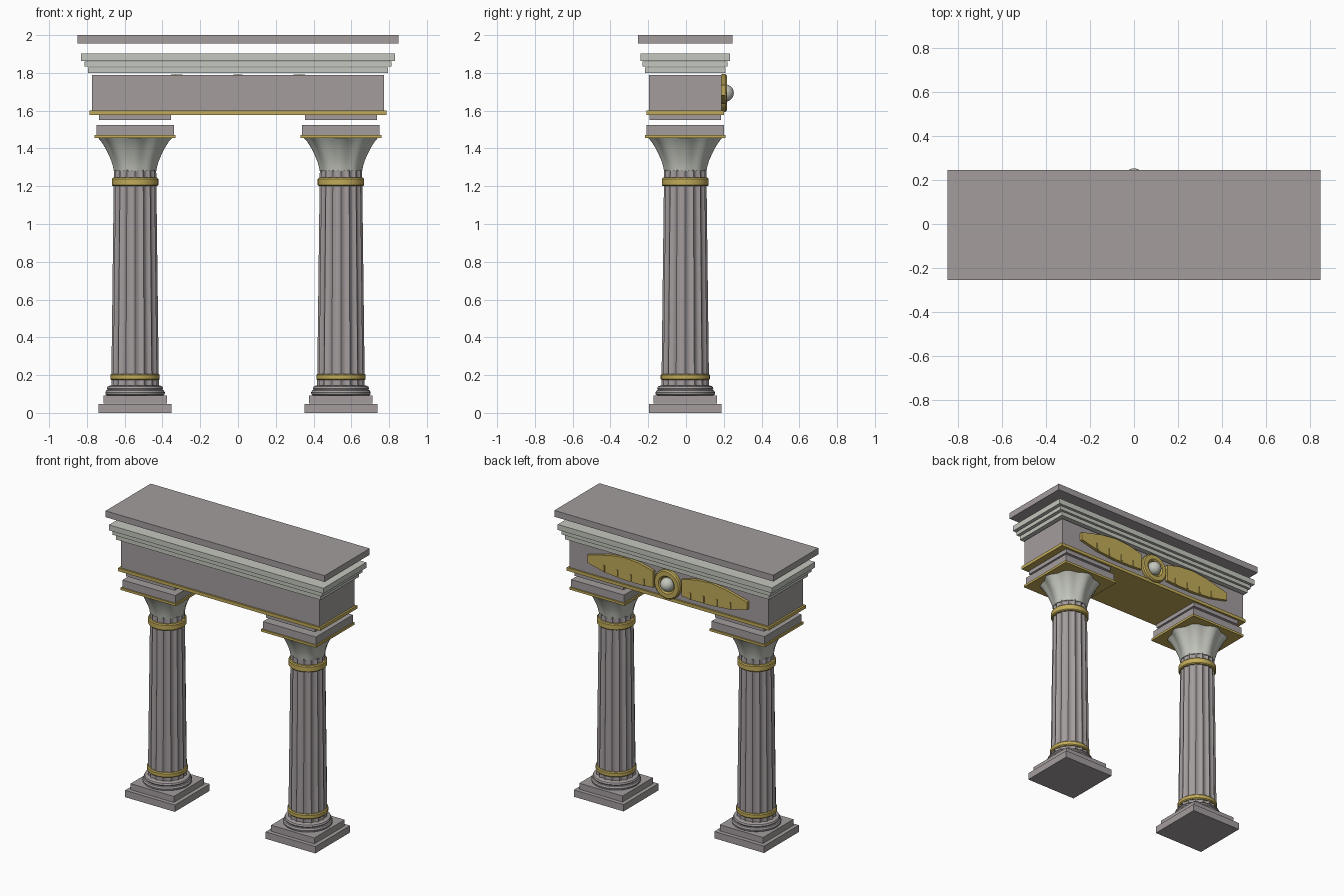
import bpy, bmesh, math
from mathutils import Matrix

cube = bpy.data.objects.get("Cube")
if cube:
    bpy.data.objects.remove(cube)

YC = -0.004      # depth centre of the stonework
COL_X = 0.545    # column spacing from the middle


def material(name, rgb):
    m = bpy.data.materials.new(name)
    m.use_nodes = True
    m.diffuse_color = (*rgb, 1)
    m.node_tree.nodes["Principled BSDF"].inputs["Base Color"].default_value = (*rgb, 1)
    return m


STONE = material("grey stone", (0.37, 0.335, 0.34))
MARBLE = material("pale marble", (0.55, 0.57, 0.51))
GOLD = material("gold", (0.54, 0.41, 0.10))


def finish(name, bm, mat, smooth=None):
    bmesh.ops.recalc_face_normals(bm, faces=bm.faces)
    me = bpy.data.meshes.new(name)
    bm.to_mesh(me)
    bm.free()
    me.materials.append(mat)
    ob = bpy.data.objects.new(name, me)
    bpy.context.collection.objects.link(ob)
    if smooth:
        bpy.ops.object.select_all(action='DESELECT')
        ob.select_set(True)
        bpy.context.view_layer.objects.active = ob
        bpy.ops.object.shade_smooth_by_angle(angle=math.radians(smooth))
    return ob


def slab(name, mat, half_x, half_y, z0, z1, x=0, y=YC):
    bm = bmesh.new()
    bmesh.ops.create_cube(bm, size=1)
    bmesh.ops.scale(bm, vec=(2 * half_x, 2 * half_y, z1 - z0), verts=bm.verts)
    bmesh.ops.translate(bm, vec=(x, y, (z0 + z1) / 2), verts=bm.verts)
    return finish(name, bm, mat)


def lathe(name, mat, profile, x=0, sides=48, shape=None, smooth=35, closed=False):
    """Stack rings of (radius, height); shape(angle, t) scales each radius."""
    bm = bmesh.new()
    rings = []
    for i, (r, z) in enumerate(profile):
        t = i / (len(profile) - 1)
        ring = []
        for k in range(sides):
            a = math.tau * k / sides
            q = r * (shape(a, t) if shape else 1)
            ring.append(bm.verts.new((x + q * math.cos(a), YC + q * math.sin(a), z)))
        rings.append(ring)
    pairs = list(zip(rings, rings[1:]))
    if closed:
        pairs.append((rings[-1], rings[0]))
    else:
        bm.faces.new(rings[0])
        bm.faces.new(rings[-1])
    for low, high in pairs:
        for k in range(sides):
            n = (k + 1) % sides
            bm.faces.new((low[k], low[n], high[n], high[k]))
    return finish(name, bm, mat, smooth)


def fluting(a, t):
    return 1 - 0.09 * abs(math.sin(8 * a))


def lobes(a, t):
    return 1 - 0.05 * (0.3 + 0.7 * t) * (1 - math.cos(8 * a))


def band(r, z0, z1):
    b = 0.006
    return [(r - b, z0), (r, z0 + b), (r, z1 - b), (r - b, z1)]


# Columns, from plinth to impost
base_profile = [(0.145, 0.09), (0.156, 0.097), (0.158, 0.108), (0.152, 0.119),
                (0.145, 0.122), (0.149, 0.13), (0.144, 0.14), (0.128, 0.146)]
bell_profile = [(0.112, 1.28), (0.117, 1.305), (0.126, 1.335), (0.139, 1.365),
                (0.156, 1.4), (0.178, 1.435), (0.197, 1.457)]
for side, x in (("left", COL_X), ("right", -COL_X)):
    slab(side + "_plinth", STONE, 0.193, 0.193, 0, 0.048, x)
    slab(side + "_plinth_step", STONE, 0.168, 0.168, 0.05, 0.092, x)
    lathe(side + "_base_moulding", STONE, base_profile, x)
    lathe(side + "_fluted_shaft", STONE, [(0.126, 0.14), (0.112, 1.287)], x,
          sides=96, shape=fluting, smooth=30)
    lathe(side + "_lower_band", GOLD, band(0.13, 0.173, 0.207), x)
    lathe(side + "_upper_band", GOLD, band(0.123, 1.2, 1.245), x)
    lathe(side + "_capital_bell", MARBLE, bell_profile, x, sides=96, shape=lobes)
    slab(side + "_abacus_trim", GOLD, 0.214, 0.214, 1.456, 1.472, x)
    slab(side + "_abacus", STONE, 0.205, 0.205, 1.472, 1.525, x)
    slab(side + "_impost", STONE, 0.19, 0.19, 1.55, 1.58, x)

# Beam, stepped cornice and roof slab
slab("beam_trim", GOLD, 0.785, 0.205, 1.578, 1.6)
slab("beam", STONE, 0.772, 0.193, 1.6, 1.79)
slab("cornice_lower", MARBLE, 0.793, 0.214, 1.8, 1.828)
slab("cornice_middle", MARBLE, 0.812, 0.225, 1.833, 1.859)
slab("cornice_upper", MARBLE, 0.832, 0.238, 1.864, 1.902)
slab("roof_slab", STONE, 0.85, 0.25, 1.956, 2.0)

# Round medallion on the back of the beam, with a domed boss
FACE_Y = 0.187
CENTRE_Z = 1.693
turn = Matrix.Translation((0, FACE_Y, CENTRE_Z)) @ Matrix.Rotation(-math.pi / 2, 4, 'X') \
    @ Matrix.Translation((0, -YC, 0))
ring = lathe("medallion_ring", GOLD, [(0.1, 0), (0.1, 0.022), (0.092, 0.03),
             (0.062, 0.03), (0.052, 0.02), (0.052, 0)], closed=True)
ring.data.transform(turn)
bm = bmesh.new()
bmesh.ops.create_uvsphere(bm, u_segments=32, v_segments=16, radius=0.046)
bmesh.ops.translate(bm, vec=(0, 0.207, CENTRE_Z), verts=bm.verts)
finish("medallion_boss", bm, MARBLE, 60)
back = lathe("medallion_disc", GOLD, [(0.06, 0), (0.06, 0.012)])
back.data.transform(turn)

# Wings either side of the medallion, with short feather ribs
outline = [(0.11, 0.065), (0.22, 0.092), (0.333, 0.1), (0.45, 0.085), (0.62, 0.042),
           (0.62, -0.012), (0.48, -0.045), (0.333, -0.057), (0.2, -0.057), (0.11, -0.05)]
for side, s in (("left", 1), ("right", -1)):
    bm = bmesh.new()
    face = bm.faces.new([bm.verts.new((s * px, FACE_Y, CENTRE_Z + pz)) for px, pz in outline])
    ext = bmesh.ops.extrude_face_region(bm, geom=[face])
    bmesh.ops.translate(bm, vec=(0, 0.022, 0),
                        verts=[v for v in ext["geom"] if isinstance(v, bmesh.types.BMVert)])
    finish(side + "_wing", bm, GOLD)
    for i in range(4):
        top = CENTRE_Z - 0.01 + 0.005 * i
        slab(f"{side}_wing_rib_{i + 1}", GOLD, 0.005, 0.014, top - 0.045, top,
             s * (0.18 + 0.103 * i), FACE_Y + 0.014)
